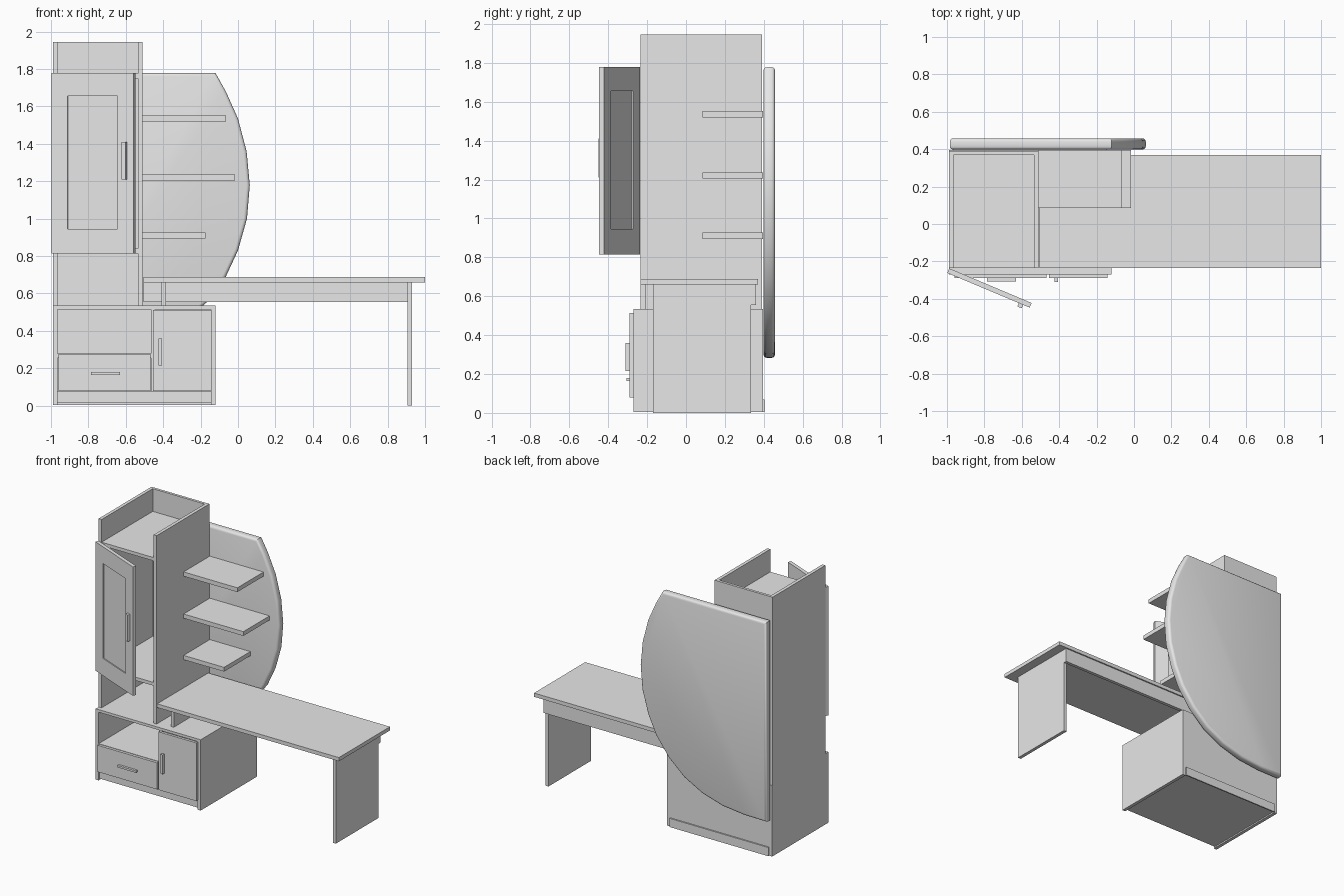
import bpy, bmesh, math
from mathutils import Matrix

cube = bpy.data.objects.get("Cube")
if cube:
    bpy.data.objects.remove(cube, do_unlink=True)

grey = bpy.data.materials.new("plain_grey")
grey.use_nodes = True
grey.diffuse_color = (0.8, 0.8, 0.8, 1)
grey.node_tree.nodes["Principled BSDF"].inputs["Base Color"].default_value = (0.8, 0.8, 0.8, 1)


def finish(name, bm):
    bmesh.ops.recalc_face_normals(bm, faces=bm.faces)
    mesh = bpy.data.meshes.new(name)
    bm.to_mesh(mesh)
    bm.free()
    mesh.materials.append(grey)
    obj = bpy.data.objects.new(name, mesh)
    bpy.context.collection.objects.link(obj)
    return obj


def board(name, x, y, z):
    """Box given by its (min, max) range on each axis."""
    bm = bmesh.new()
    size = Matrix.Diagonal((x[1] - x[0], y[1] - y[0], z[1] - z[0], 1))
    place = Matrix.Translation((sum(x) / 2, sum(y) / 2, sum(z) / 2))
    bmesh.ops.create_cube(bm, size=1, matrix=place @ size)
    return finish(name, bm)


T = 0.025  # board thickness

# Base cabinet
L, R, F, B, TOP = -0.99, -0.12, -0.27, 0.395, 0.535
MID = -0.455
inner = (L + T, R - T)
board("base_left_side", (L, L + T), (F, B), (0.005, TOP))
board("base_right_side", (R - T, R), (F, B), (0.005, TOP))
board("base_top", inner, (F, B), (TOP - 0.02, TOP))
board("base_bottom", inner, (F + 0.01, B), (0.015, 0.075))
board("base_back", inner, (B - 0.02, B), (0.075, TOP - 0.02))
board("base_divider", (MID - 0.01, MID + 0.01), (F, B - 0.02), (0.075, TOP - 0.02))
board("niche_floor", (L + T, MID - 0.01), (F, B - 0.02), (0.255, 0.28))
board("back_plinth", inner, (B, B + 0.01), (0.005, 0.07))

# Drawer and lower door
board("drawer_front", (-0.96, -0.468), (F - 0.02, F), (0.078, 0.277))
board("drawer_handle", (-0.785, -0.63), (F - 0.037, F - 0.02), (0.165, 0.18))
board("lower_door", (MID, -0.142), (F - 0.02, F), (0.078, 0.513))
board("lower_door_handle", (-0.425, -0.407), (F - 0.04, F - 0.02), (0.215, 0.36))

# Tall column
CR, CF, CB, CT = -0.51, -0.235, 0.39, 1.945
span = (L + T, CR - T)
board("column_left_side", (L, L + T), (CF, CB), (TOP, CT))
board("column_right_side", (CR - T, CR), (CF, CB), (TOP, CT))
board("column_back", span, (CB - 0.02, CB), (TOP, CT))
for name, z in (("column_top_shelf", 1.775), ("column_bottom_shelf", 0.84)):
    board(name, span, (CF, CB - 0.02), (z - T, z))

# Open framed door, built along x and swung about its hinge
W, D, Z0, Z1 = 0.478, 0.027, 0.815, 1.78
U0, U1, P0, P1 = 0.095, 0.385, 0.945, 1.655
door = [
    board("door_hinge_stile", (0, U0), (-D, 0), (Z0, Z1)),
    board("door_outer_stile", (U1, W), (-D, 0), (Z0, Z1)),
    board("door_bottom_rail", (U0, U1), (-D, 0), (Z0, P0)),
    board("door_top_rail", (U0, U1), (-D, 0), (P1, Z1)),
    board("door_panel", (U0, U1), (-D + 0.008, -0.008), (P0, P1)),
    board("door_handle", (0.415, 0.44), (-D - 0.02, -D), (1.21, 1.41)),
]
swing = Matrix.Translation((-0.988, -0.237, 0)) @ Matrix.Rotation(math.radians(-22.8), 4, "Z")
for part in door:
    part.data.transform(swing)

# Side shelves
for name, end, z in (("upper", -0.065, 1.52), ("middle", -0.015, 1.205), ("lower", -0.175, 0.895)):
    board(name + "_side_shelf", (CR, end), (0.085, B), (z, z + 0.032))

# Desk
board("desk_top", (-0.505, 1.0), (-0.235, 0.37), (0.66, 0.688))
board("desk_leg", (0.905, 0.93), (-0.17, 0.335), (0, 0.66))
board("desk_apron", (-0.505, 0.93), (0.335, 0.36), (0.555, 0.66))
board("desk_support", (-0.41, -0.385), (-0.21, 0.335), (TOP, 0.66))

# Curved back panel with rounded edges
outline = [(-0.985, 1.778), (-0.12, 1.778), (-0.065, 1.68), (0, 1.535), (0.046, 1.36),
           (0.063, 1.18), (0.048, 1.0), (0, 0.83), (-0.065, 0.69), (-0.17, 0.55),
           (-0.3, 0.435), (-0.45, 0.355), (-0.62, 0.305), (-0.8, 0.285), (-0.985, 0.283)]
bm = bmesh.new()
face = bm.faces.new([bm.verts.new((x, B + 0.003, z)) for x, z in outline])
ext = bmesh.ops.extrude_face_region(bm, geom=[face])
bmesh.ops.translate(bm, vec=(0, 0.06, 0),
                    verts=[v for v in ext["geom"] if isinstance(v, bmesh.types.BMVert)])
rims = [e for e in bm.edges if abs(e.verts[0].co.y - e.verts[1].co.y) < 0.001]
bmesh.ops.bevel(bm, geom=rims, offset=0.018, segments=3, profile=0.5, affect="EDGES")
panel = finish("curved_back_panel", bm)
bpy.ops.object.select_all(action="DESELECT")
panel.select_set(True)
bpy.context.view_layer.objects.active = panel
bpy.ops.object.shade_smooth_by_angle(angle=math.radians(35))
